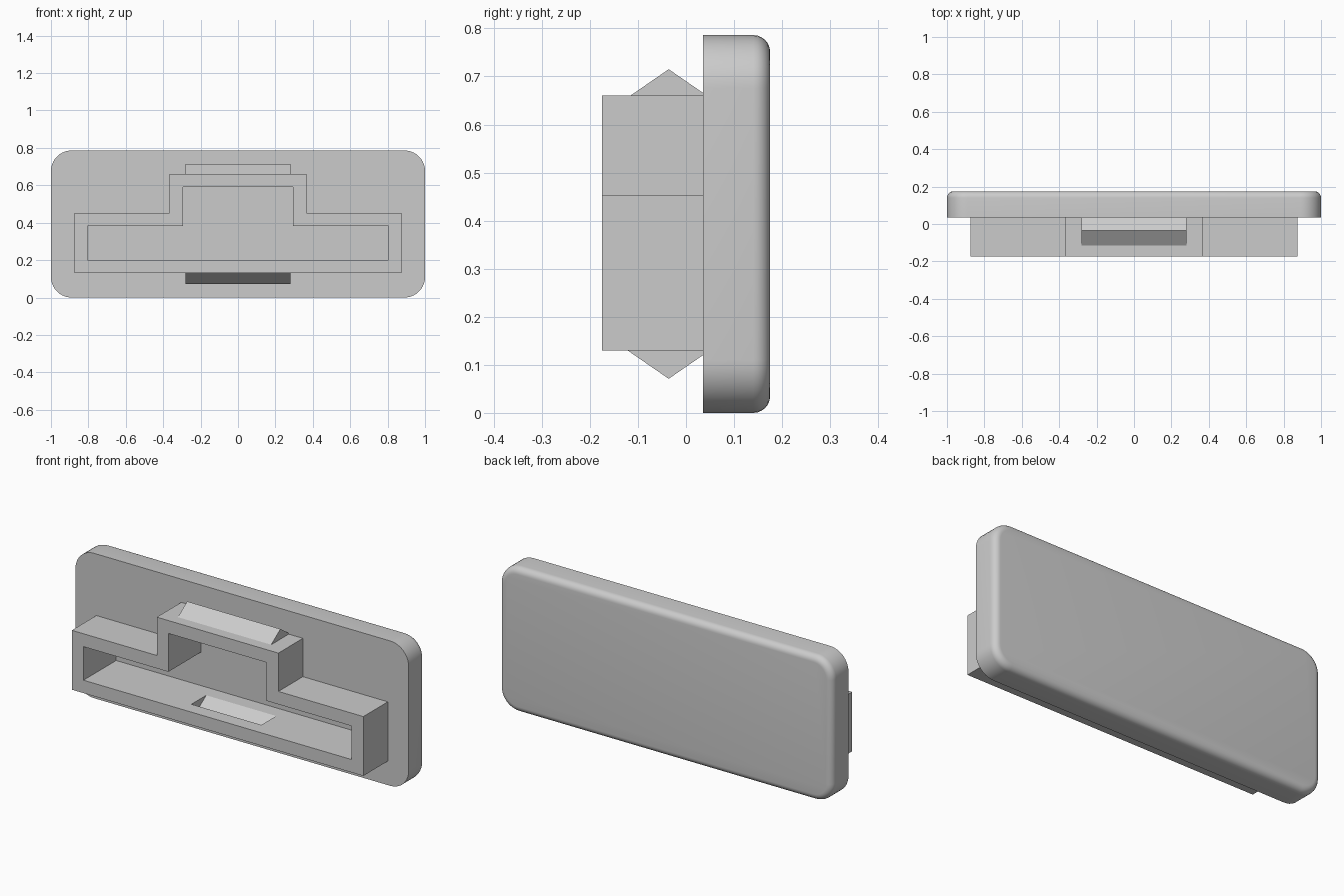
import bpy, bmesh, math
from mathutils import Vector

if "Cube" in bpy.data.objects:
    bpy.data.objects.remove(bpy.data.objects["Cube"], do_unlink=True)

WALL = 0.07
MID_Z = 0.393          # centre height
PLATE_FRONT, PLATE_BACK, FRAME_FRONT = 0.035, 0.175, -0.175

grey = bpy.data.materials.new("plain_grey")
grey.use_nodes = True
COLOUR = (0.6, 0.6, 0.6, 1)
grey.diffuse_color = COLOUR
grey.node_tree.nodes["Principled BSDF"].inputs["Base Color"].default_value = COLOUR


def prism(name, points, sweep, round_back=0):
    """Sweep a flat outline along a vector, optionally rounding the far rim."""
    bm = bmesh.new()
    face = bm.faces.new([bm.verts.new(p) for p in points])
    extruded = bmesh.ops.extrude_face_region(bm, geom=[face])["geom"]
    far = [v for v in extruded if isinstance(v, bmesh.types.BMVert)]
    bmesh.ops.translate(bm, verts=far, vec=sweep)
    if round_back:
        rim = [e for e in bm.edges if all(v in far for v in e.verts)]
        bmesh.ops.bevel(bm, geom=rim, offset=round_back, segments=6,
                        profile=0.5, affect='EDGES')
    bmesh.ops.recalc_face_normals(bm, faces=bm.faces)
    mesh = bpy.data.meshes.new(name)
    bm.to_mesh(mesh)
    bm.free()
    mesh.materials.append(grey)
    ob = bpy.data.objects.new(name, mesh)
    bpy.context.collection.objects.link(ob)
    return ob


def stepped_block(name, inset, front, back):
    """Wide base with a narrower raised centre, shrunk by the inset."""
    wide, narrow = 0.875 - inset, 0.365 - inset
    low, step, top = 0.13 + inset, 0.452 - inset, 0.66 - inset
    half = [(wide, low), (wide, step), (narrow, step), (narrow, top)]
    outline = half + [(-x, z) for x, z in reversed(half)]
    return prism(name, [(x, front, z) for x, z in outline],
                 Vector((0, back - front, 0)))


def clip_ridge(name, side, inset):
    """Triangular snap ridge; side is 1 for the top and -1 for the bottom."""
    half_x, slope, ridge_y = 0.28 - inset, 0.69, -0.036
    peak = 0.322 - inset * math.hypot(1, slope)
    base = 0.265 - inset - 0.02
    spread = (peak - base) / slope
    back = min(ridge_y + spread, PLATE_FRONT)
    outline = [(ridge_y - spread, base), (ridge_y, peak),
               (back, peak - (back - ridge_y) * slope), (back, base)]
    return prism(name, [(-half_x, y, MID_Z + side * h) for y, h in outline],
                 Vector((2 * half_x, 0, 0)))


def combine(target, tool, operation):
    mod = target.modifiers.new(tool.name, 'BOOLEAN')
    mod.object, mod.operation, mod.solver = tool, operation, 'EXACT'
    tool.hide_render = True
    tool.hide_set(True)


# Back plate: rounded rectangle with a soft back rim
RADIUS, STEPS = 0.11, 10
corners = []
for i, (sx, sz) in enumerate([(1, 1), (-1, 1), (-1, -1), (1, -1)]):
    for k in range(STEPS + 1):
        a = math.pi / 2 * (i + k / STEPS)
        corners.append((sx * (1 - RADIUS) + RADIUS * math.cos(a), PLATE_FRONT,
                        MID_Z + sz * (MID_Z - RADIUS) + RADIUS * math.sin(a)))
plate = prism("back_plate", corners, Vector((0, PLATE_BACK - PLATE_FRONT, 0)), 0.035)

# Stepped frame, hollowed through into the plate
frame = stepped_block("stepped_frame", 0, FRAME_FRONT, PLATE_FRONT)
cavity = stepped_block("cavity_cutter", WALL, FRAME_FRONT - 0.1, PLATE_BACK - WALL)

# Snap ridges outside and matching grooves inside
for label, side in (("top", 1), ("bottom", -1)):
    combine(frame, clip_ridge(label + "_ridge", side, 0), 'UNION')
combine(frame, cavity, 'DIFFERENCE')
combine(plate, cavity, 'DIFFERENCE')
for label, side in (("top", 1), ("bottom", -1)):
    combine(frame, clip_ridge(label + "_groove_cutter", side, WALL), 'DIFFERENCE')

# Bake the booleans and drop the helpers
bpy.context.view_layer.update()
graph = bpy.context.evaluated_depsgraph_get()
baked = {ob: bpy.data.meshes.new_from_object(ob.evaluated_get(graph))
         for ob in (plate, frame)}
tools = {m.object for ob in baked for m in ob.modifiers}
for ob, mesh in baked.items():
    ob.modifiers.clear()
    ob.data = mesh
for tool in tools:
    bpy.data.objects.remove(tool, do_unlink=True)

# Smooth the rounded plate, keep its edges sharp
bpy.ops.object.select_all(action='DESELECT')
plate.select_set(True)
bpy.context.view_layer.objects.active = plate
bpy.ops.object.shade_smooth_by_angle(angle=math.radians(30))
